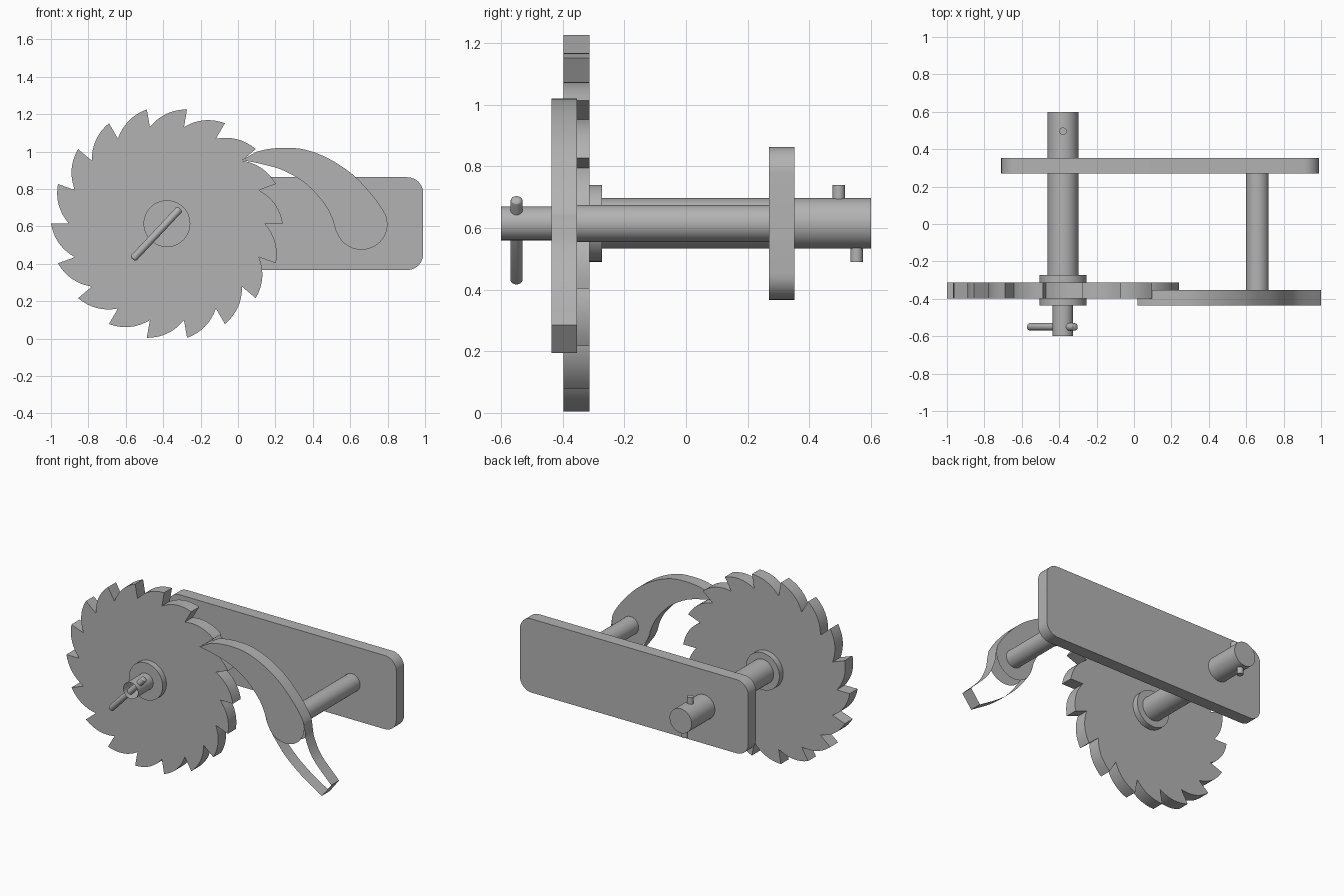
import bpy, bmesh
from math import sin, cos, pi, radians
from mathutils import Vector

cube = bpy.data.objects.get("Cube")
if cube:
    bpy.data.objects.remove(cube, do_unlink=True)

steel = bpy.data.materials.new("plain_grey")
steel.use_nodes = True
grey = (0.45, 0.45, 0.45, 1)
steel.diffuse_color = grey
steel.node_tree.nodes["Principled BSDF"].inputs["Base Color"].default_value = grey


def finish(name, bm):
    mesh = bpy.data.meshes.new(name)
    bm.to_mesh(mesh)
    bm.free()
    mesh.materials.append(steel)
    obj = bpy.data.objects.new(name, mesh)
    bpy.context.collection.objects.link(obj)
    bpy.ops.object.select_all(action='DESELECT')
    obj.select_set(True)
    bpy.context.view_layer.objects.active = obj
    bpy.ops.object.shade_smooth_by_angle(angle=radians(30))
    return obj


def prism(name, outline, y0, y1, cap=None, front=True, back=True):
    """Sweep a clockwise x-z outline along y; the caps may have their own outline."""
    bm = bmesh.new()

    def ring(points, y):
        return [bm.verts.new((x, y, z)) for x, z in points]
    f, b = ring(outline, y0), ring(outline, y1)
    for i in range(len(f)):
        j = (i + 1) % len(f)
        bm.faces.new((f[i], f[j], b[j], b[i]))
    if front:
        bm.faces.new((ring(cap, y0) if cap else f)[::-1])
    if back:
        bm.faces.new(ring(cap, y1) if cap else b)
    return finish(name, bm)


def arc(cx, cz, r, start, end, n):
    return [(cx + r * cos(radians(start + (end - start) * i / n)),
             cz + r * sin(radians(start + (end - start) * i / n))) for i in range(n + 1)]


def disc(name, cx, cz, r, y0, y1, **kw):
    return prism(name, arc(cx, cz, r, 360, 0, 48)[:-1], y0, y1, **kw)


def rod(name, p, q, r, bevel=0.0):
    p, q = Vector(p), Vector(q)
    bm = bmesh.new()
    bmesh.ops.create_cone(bm, cap_ends=True, segments=24, radius1=r, radius2=r,
                          depth=(q - p).length)
    if bevel:
        rims = [e for e in bm.edges if abs(e.verts[0].co.z - e.verts[1].co.z) < 1e-4]
        bmesh.ops.bevel(bm, geom=rims, offset=bevel, segments=3, profile=0.5, affect='EDGES')
    obj = finish(name, bm)
    obj.location = (p + q) / 2
    obj.rotation_euler = (q - p).to_track_quat('Z', 'Y').to_euler()
    return obj


def spline(points, steps=8):
    """Smooth curve through the given points."""
    pts = [Vector(p) for p in points]
    pts = [2 * pts[0] - pts[1]] + pts + [2 * pts[-1] - pts[-2]]
    out = []
    for a, b, c, d in zip(pts, pts[1:], pts[2:], pts[3:]):
        for i in range(steps):
            t = i / steps
            out.append(0.5 * (2 * b + (c - a) * t + (2 * a - 5 * b + 4 * c - d) * t * t
                              + (3 * b - a - 3 * c + d) * t ** 3))
    return [tuple(v) for v in out] + [tuple(points[-1])]


AX, PX, AZ = -0.38, 0.66, 0.615

# Ratchet wheel: each tooth is a radial face and a bulging back
teeth, tip_r, root_r, bulge, steps = 18, 0.62, 0.524, 0.026, 8
wheel = []
for k in range(teeth):
    a0 = -2 * pi * k / teeth
    a1 = a0 - 2 * pi / teeth
    root = Vector((cos(a0), sin(a0))) * root_r
    tip = Vector((cos(a1), sin(a1))) * tip_r
    chord = tip - root
    outward = Vector((-chord.y, chord.x)).normalized()
    for i in range(steps + 1):
        t = i / steps
        p = root + chord * t + outward * (4 * bulge * t * (1 - t))
        wheel.append((AX + p.x, AZ + p.y))
prism("ratchet_wheel", wheel, -0.397, -0.313)

# Shaft, hub collar and its open front end
disc("hub_collar", AX, AZ, 0.125, -0.437, -0.272)
disc("main_shaft", AX, AZ, 0.082, -0.272, 0.6)
disc("shaft_nose", AX, AZ, 0.055, -0.6, -0.437, front=False, back=False)

# Cross handle through the nose, and retaining pins at the back
rod("cross_handle", (-0.31, -0.55, 0.695), (-0.563, -0.55, 0.425), 0.02, 0.012)
rod("upper_pin", (AX, 0.496, AZ), (AX, 0.496, 0.74), 0.02)
rod("lower_pin", (AX, 0.554, AZ), (AX, 0.554, 0.49), 0.02)

# Back plate with rounded corners
x0, x1, z0, z1, r = -0.71, 0.99, 0.367, 0.863, 0.085
plate = (arc(x0 + r, z1 - r, r, 180, 90, 8) + arc(x1 - r, z1 - r, r, 90, 0, 8)
         + arc(x1 - r, z0 + r, r, 0, -90, 8) + arc(x0 + r, z0 + r, r, -90, -180, 8))
prism("back_plate", plate, 0.27, 0.352)

# Pawl: capped blade whose side walls run on into an open tail
upper = [(0.1, 1.0), (0.17, 1.015), (0.26, 1.02), (0.36, 1.01), (0.48, 0.965),
         (0.61, 0.88), (0.72, 0.765), (0.785, 0.67), (0.80, 0.615)]
upper_tail = [(0.815, 0.53), (0.87, 0.42), (1.0, 0.285)]
lower_tail = [(0.93, 0.195), (0.78, 0.29), (0.66, 0.39), (0.57, 0.5)]
lower = [(0.524, 0.575), (0.5, 0.65), (0.455, 0.73), (0.36, 0.83), (0.24, 0.9), (0.12, 0.935)]
nose = (0.02, 0.955)
walls = spline(upper + upper_tail) + spline(lower_tail + lower + [nose])
blade = spline(upper) + arc(PX, AZ, 0.14, -6, -190, 24) + spline(lower + [nose])
prism("pawl", walls, -0.437, -0.353, cap=blade)

# Pawl pivot post
disc("pawl_post", PX, AZ, 0.06, -0.353, 0.27)
